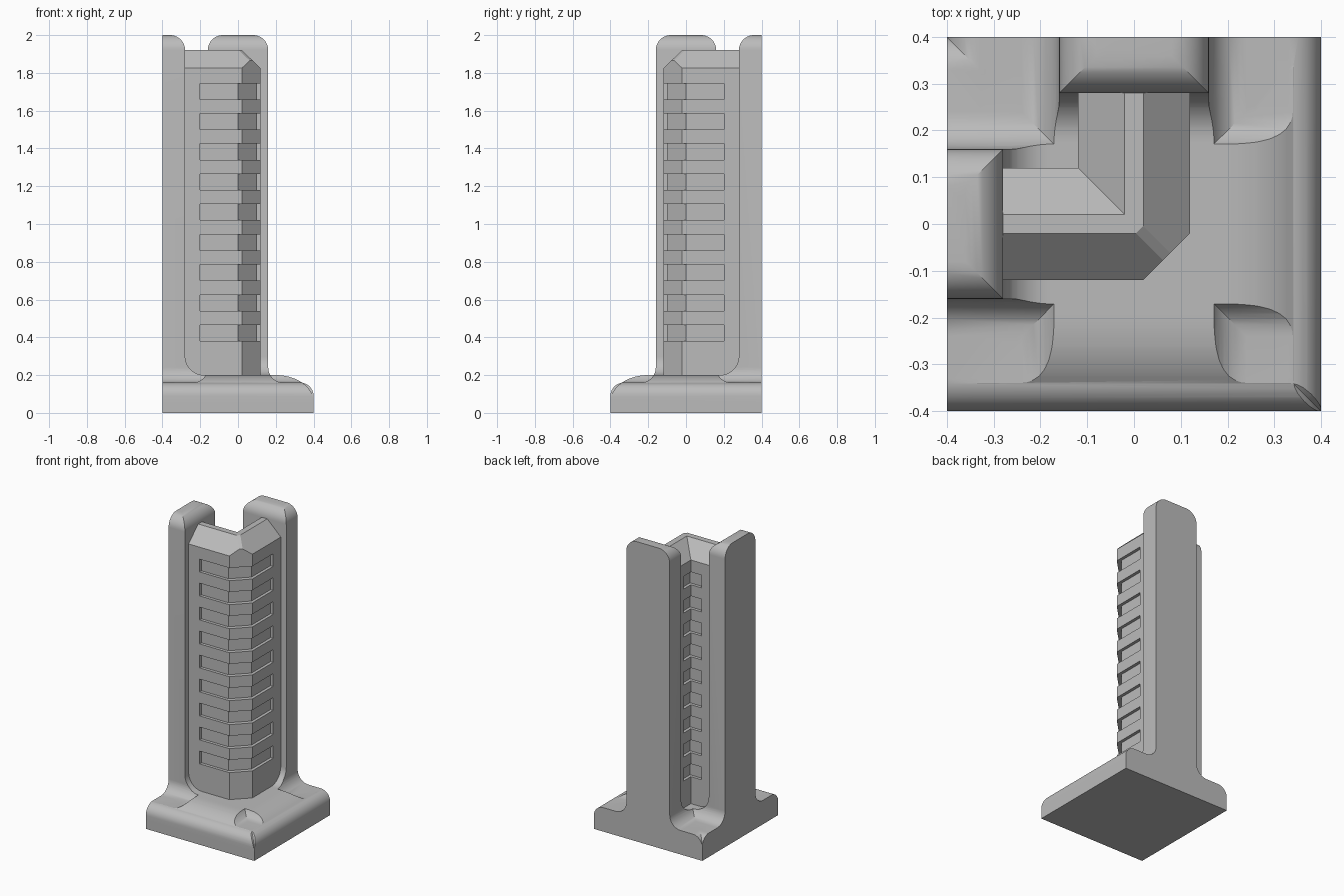
import bpy, bmesh, math
from mathutils import Vector

cube = bpy.data.objects.get("Cube")
if cube:
    bpy.data.objects.remove(cube, do_unlink=True)

grey = bpy.data.materials.new("plain grey")
grey.use_nodes = True
colour = (0.5, 0.5, 0.5, 1)
grey.diffuse_color = colour
grey.node_tree.nodes["Principled BSDF"].inputs["Base Color"].default_value = colour


def arc(cx, cz, rx, rz, start, end, steps=10):
    pts = []
    for i in range(steps + 1):
        a = math.radians(start + (end - start) * i / steps)
        pts.append((cx + rx * math.cos(a), cz + rz * math.sin(a)))
    return pts


def add_prism(bm, bottom, top):
    """Close a solid between two matching outlines."""
    lower = [bm.verts.new(p) for p in bottom]
    upper = [bm.verts.new(p) for p in top]
    bm.faces.new(lower)
    bm.faces.new(upper)
    n = len(lower)
    for i in range(n):
        j = (i + 1) % n
        bm.faces.new((lower[i], lower[j], upper[j], upper[i]))


def finish(name, bm):
    bmesh.ops.recalc_face_normals(bm, faces=bm.faces)
    mesh = bpy.data.meshes.new(name)
    bm.to_mesh(mesh)
    bm.free()
    mesh.materials.append(grey)
    obj = bpy.data.objects.new(name, mesh)
    bpy.context.collection.objects.link(obj)
    return obj


def activate(obj):
    bpy.ops.object.select_all(action='DESELECT')
    obj.select_set(True)
    bpy.context.view_layer.objects.active = obj


def boolean(obj, other, operation):
    mod = obj.modifiers.new(operation.lower(), 'BOOLEAN')
    mod.operation = operation
    mod.solver = 'EXACT'
    mod.object = other
    activate(obj)
    bpy.ops.object.modifier_apply(modifier=mod.name)
    bpy.data.objects.remove(other, do_unlink=True)


# Post seen square on: rounded head, flared foot, rounded base edges
half = ([(0.4, 0)] + arc(0.33, 0.09, 0.07, 0.07, 0, 90)
        + arc(0.24, 0.24, 0.08, 0.08, 270, 180)
        + arc(0.08, 1.92, 0.08, 0.08, 0, 90))
broad_outline = half + [(-u, z) for u, z in reversed(half)]

# Post seen edge on: flat back, curved foot running into the base
edge_outline = ([(-0.4, 0), (0.4, 0)] + arc(0.2, 0.06, 0.2, 0.14, 0, 90, 14)
                + arc(-0.18, 0.3, 0.1, 0.1, 270, 180)
                + arc(-0.36, 1.92, 0.08, 0.08, 0, 90) + [(-0.4, 2)])


def make_post(name, place):
    bm = bmesh.new()
    add_prism(bm, *[[place(u, s, z) for u, z in broad_outline] for s in (-0.5, 0.5)])
    post = finish(name, bm)
    bm = bmesh.new()
    add_prism(bm, *[[place(s, -u, z) for u, z in edge_outline] for s in (-0.5, 0.5)])
    boolean(post, finish("edge_cutter", bm), 'INTERSECT')
    return post


# Base with the two upright posts
base = make_post("base_and_posts", lambda x, y, z: (x, y, z))
side_post = make_post("side_post", lambda x, y, z: (-y, -x, z))
boolean(base, side_post, 'UNION')
activate(base)
bpy.ops.object.shade_smooth_by_angle(angle=math.radians(25))

# Corner wall: gabled section swept round the corner from post to post
section = [(-0.12, 0.12), (-0.12, 1.825), (-0.02, 1.92),
           (0.02, 1.92), (0.12, 1.825), (0.12, 0.12)]
bm = bmesh.new()
rows = [[bm.verts.new(p) for p in pts] for pts in (
    [(-0.34, -d, z) for d, z in section],
    [(d, -d, z) for d, z in section],
    [(d, 0.34, z) for d, z in section])]
bm.faces.new(rows[0])
bm.faces.new(rows[-1])
for a, b in zip(rows, rows[1:]):
    for i in range(len(section)):
        j = (i + 1) % len(section)
        bm.faces.new((a[i], a[j], b[j], b[i]))
bmesh.ops.recalc_face_normals(bm, faces=bm.faces)

# Bevel the outer corner, then the hip above it
for point, normal in (((0.07, -0.07, 0), (1, -1, 0)),
                      ((0.07, -0.07, 1.865), (0.475, -0.475, 1))):
    bmesh.ops.bisect_plane(bm, geom=bm.verts[:] + bm.edges[:] + bm.faces[:],
                           plane_co=Vector(point), plane_no=Vector(normal),
                           clear_outer=True)
    rim = [e for e in bm.edges if e.is_boundary]
    bmesh.ops.holes_fill(bm, edges=rim, sides=0)
wall = finish("corner_wall", bm)

# Shallow slots wrapping the outside and the inside of the wall
outer_slot = [(-0.2, -0.1), (0, -0.1), (0.1, 0), (0.1, 0.2),
              (0.3, 0.2), (0.3, -0.3), (-0.2, -0.3)]
inner_slot = [(-0.2, 0.1), (-0.1, 0.1), (-0.1, 0.2), (-0.2, 0.2)]
bm = bmesh.new()
for i in range(9):
    z = 0.38 + 0.16 * i
    for outline in (outer_slot, inner_slot):
        add_prism(bm, [(x, y, z) for x, y in outline],
                  [(x, y, z + 0.085) for x, y in outline])
boolean(wall, finish("slot_cutter", bm), 'DIFFERENCE')
